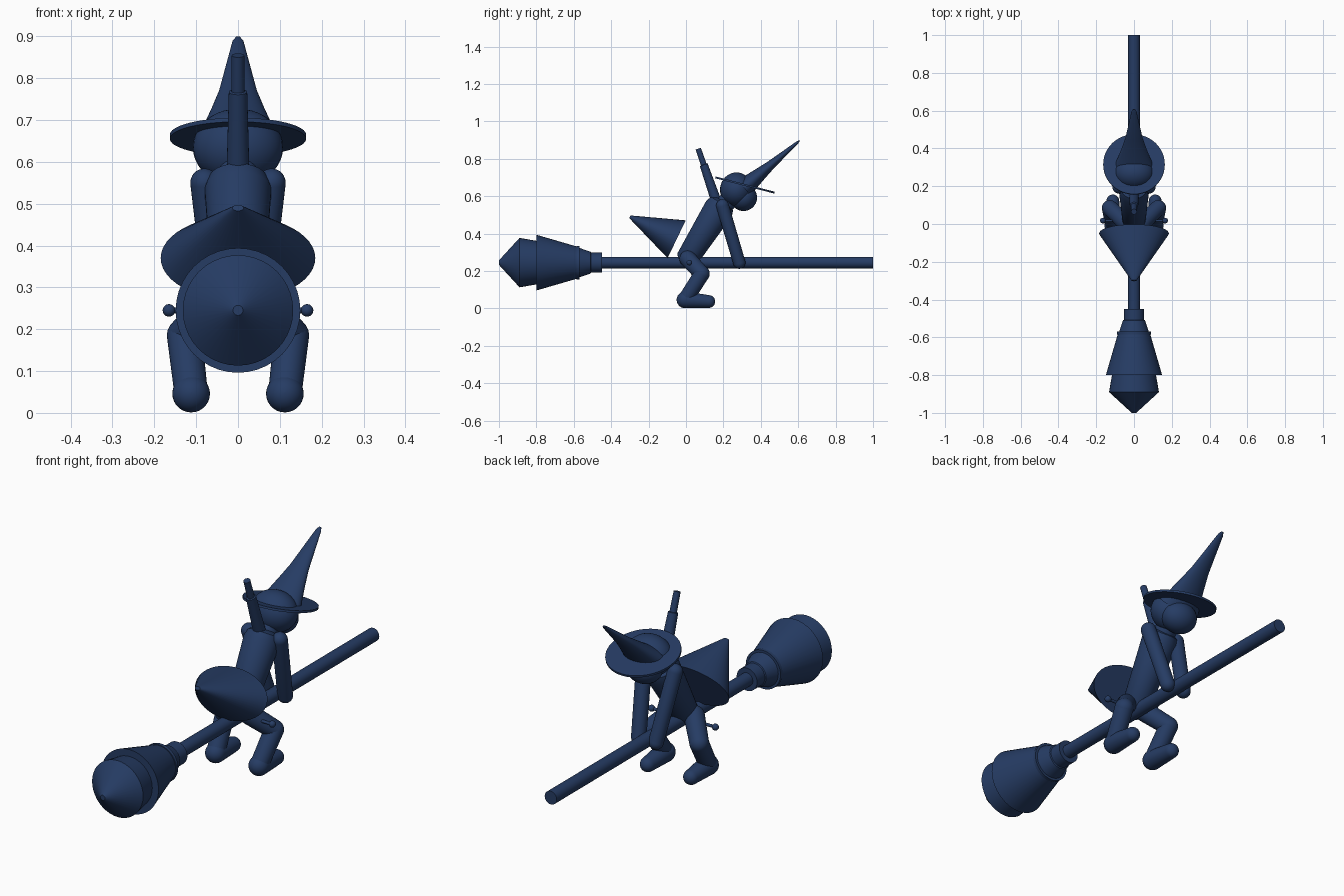
import bpy, bmesh, math
from mathutils import Vector

cube = bpy.data.objects.get("Cube")
if cube:
    bpy.data.objects.remove(cube)

navy = bpy.data.materials.new("navy_blue")
navy.use_nodes = True
COLOUR = (0.019, 0.045, 0.127, 1)
navy.diffuse_color = COLOUR
navy.node_tree.nodes["Principled BSDF"].inputs["Base Color"].default_value = COLOUR


def loft(name, start, end, profile, wide=1.0, sides=40):
    """Turned solid from start to end; profile holds (distance, radius)."""
    start, end = Vector(start), Vector(end)
    axis = (end - start).normalized()
    across = Vector((1, 0, 0)) if abs(axis.x) < 0.9 else Vector((0, 1, 0))
    u = (across - axis * across.dot(axis)).normalized()
    v = axis.cross(u)
    bm = bmesh.new()
    rings = []
    for dist, radius in profile:
        ring = []
        for i in range(sides):
            a = math.tau * i / sides
            offset = u * math.cos(a) * wide + v * math.sin(a)
            ring.append(bm.verts.new(start + axis * dist + offset * radius))
        rings.append(ring)
    for low, high in zip(rings, rings[1:]):
        for i in range(sides):
            j = (i + 1) % sides
            bm.faces.new((low[i], low[j], high[j], high[i]))
    bm.faces.new(rings[0][::-1])
    bm.faces.new(rings[-1])
    bmesh.ops.recalc_face_normals(bm, faces=bm.faces[:])
    mesh = bpy.data.meshes.new(name)
    bm.to_mesh(mesh)
    bm.free()
    obj = bpy.data.objects.new(name, mesh)
    bpy.context.collection.objects.link(obj)
    return finish(obj)


def finish(obj):
    obj.data.materials.append(navy)
    bpy.ops.object.select_all(action='DESELECT')
    obj.select_set(True)
    bpy.context.view_layer.objects.active = obj
    bpy.ops.object.shade_smooth_by_angle(angle=math.radians(35))
    return obj


def capsule(name, start, end, r0, r1):
    """Limb with round ends."""
    length = (Vector(end) - Vector(start)).length
    steps = [math.pi / 2 * k / 8 for k in range(9)]
    profile = [(-r0 * math.cos(a), max(r0 * math.sin(a), 0.0005)) for a in steps]
    profile += [(length + r1 * math.sin(a), max(r1 * math.cos(a), 0.0005)) for a in steps]
    return loft(name, start, end, profile, sides=28)


def ball(name, centre, radii):
    bpy.ops.mesh.primitive_uv_sphere_add(segments=32, ring_count=20, location=centre)
    obj = bpy.context.object
    obj.name = name
    obj.scale = radii
    return finish(obj)


# Broom
BROOM_Z = 0.245
tail, tip = (0, -1, BROOM_Z), (0, 1, BROOM_Z)
loft("broom_handle", tail, tip, [(0.4, 0.031), (2.0, 0.031)])
loft("bristle_collar", tail, tip, [(0.49, 0.053), (0.55, 0.053)])
loft("bristle_neck", tail, tip, [(0.42, 0.082), (0.49, 0.058), (0.5, 0.04)])
loft("bristle_band", tail, tip, [(0.415, 0.09), (0.43, 0.09)])
loft("bristle_skirt", tail, tip, [(0.2, 0.149), (0.42, 0.085)])
loft("bristle_end", tail, tip, [(0, 0.012), (0.11, 0.132), (0.21, 0.115)])

# Torso, neck and head
loft("torso", (0, 0.0, 0.255), (0, 0.19, 0.555),
     [(-0.01, 0.045), (0.01, 0.06), (0.33, 0.08), (0.36, 0.07), (0.375, 0.045)])
capsule("neck", (0, 0.19, 0.54), (0, 0.27, 0.62), 0.05, 0.05)
ball("hair", (0, 0.27, 0.635), (0.108, 0.088, 0.092))
ball("face", (0, 0.308, 0.593), (0.085, 0.072, 0.072))

# Flared cape
loft("cape", (0, -0.05, 0.37), (0, -0.3, 0.49),
     [(0, 0.112), (0.277, 0.008)], wide=1.65, sides=48)

# Hat
brim_centre = Vector((0, 0.315, 0.66))
brim_up = Vector((0, 0.25, 0.968))
loft("hat_brim", brim_centre - brim_up * 0.005, brim_centre + brim_up * 0.005,
     [(0, 0.163), (0.01, 0.163)], sides=48)
loft("hat_cone", (0, 0.31, 0.645), (0, 0.61, 0.9),
     [(0, 0.055), (0.05, 0.045), (0.12, 0.034), (0.19, 0.024),
      (0.375, 0.007), (0.39, 0.003)], wide=1.9)

# Stick carried on the back
loft("back_stick", (0, 0.17, 0.55), (0, 0.065, 0.855),
     [(0, 0.028), (0.23, 0.022), (0.232, 0.016), (0.322, 0.015)], sides=24)

# Foot rest bar through the broom
loft("cross_bar", (-0.165, 0.018, BROOM_Z), (0.165, 0.018, BROOM_Z),
     [(0, 0.007), (0.33, 0.007)], sides=16)

# Limbs on both sides
for side, s in (("left", 1), ("right", -1)):
    hip, knee = (s * 0.05, 0.01, 0.265), (s * 0.128, 0.085, 0.185)
    heel, toe = (s * 0.112, -0.005, 0.046), (s * 0.112, 0.122, 0.037)
    capsule(side + "_arm", (s * 0.08, 0.195, 0.55), (s * 0.045, 0.285, 0.245), 0.034, 0.033)
    capsule(side + "_thigh", hip, knee, 0.045, 0.042)
    capsule(side + "_shin", knee, heel, 0.042, 0.04)
    capsule(side + "_foot", heel, toe, 0.045, 0.034)
    ball(side + "_bar_knob", (s * 0.165, 0.018, BROOM_Z), (0.015,) * 3)
